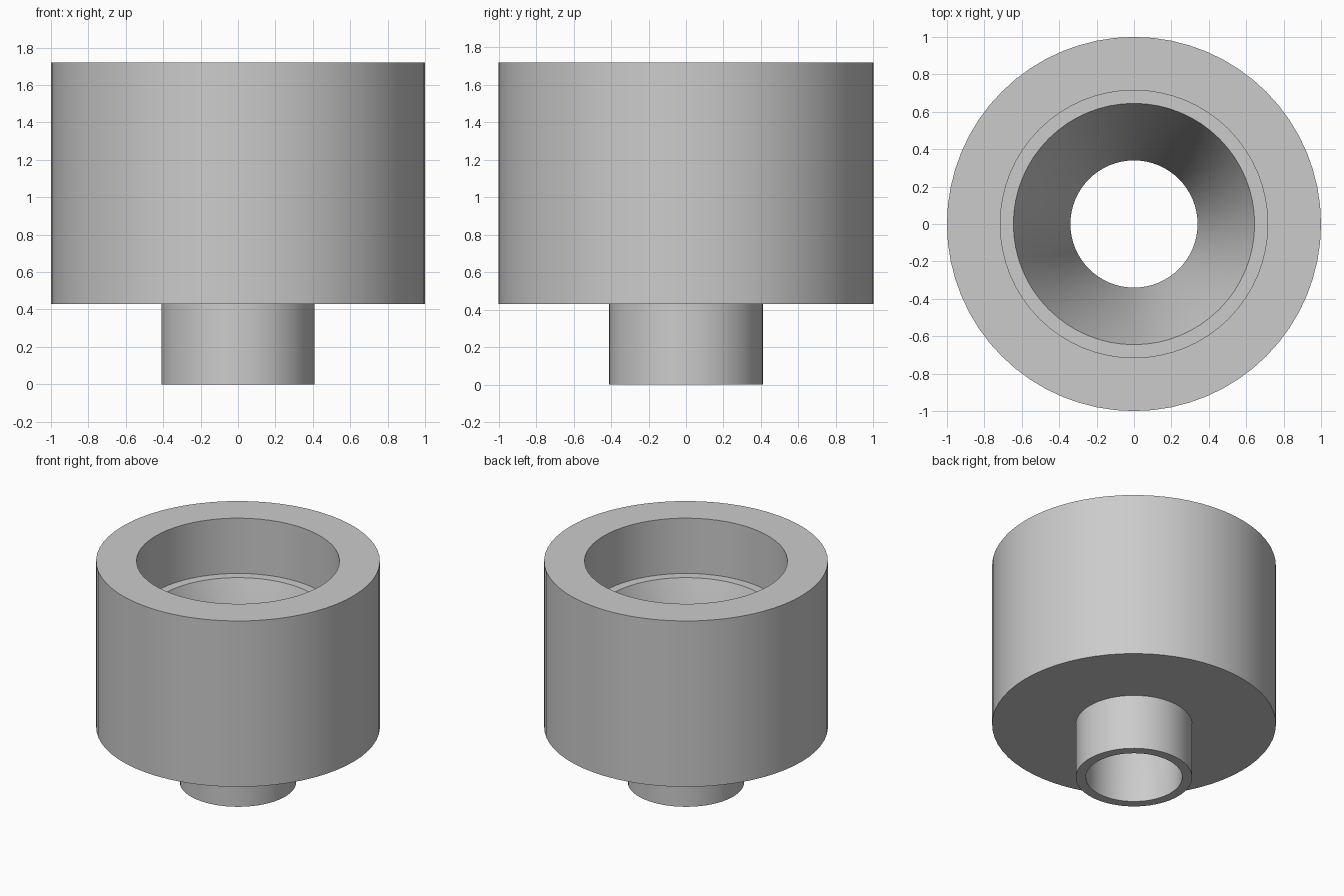
import bpy, bmesh, math

cube = bpy.data.objects.get("Cube")
if cube:
    bpy.data.objects.remove(cube, do_unlink=True)

SEGMENTS = 64

# Single plain grey
grey = bpy.data.materials.new("light_grey")
grey.use_nodes = True
colour = (0.6, 0.6, 0.6, 1)
grey.diffuse_color = colour
grey.node_tree.nodes["Principled BSDF"].inputs["Base Color"].default_value = colour


def lathe(name, profile, material):
    """Turn a closed (radius, height) outline around the z axis."""
    bm = bmesh.new()
    rings = []
    for i in range(SEGMENTS):
        a = 2 * math.pi * i / SEGMENTS
        rings.append([bm.verts.new((r * math.cos(a), r * math.sin(a), z)) for r, z in profile])
    n = len(profile)
    for i, ring in enumerate(rings):
        following = rings[(i + 1) % SEGMENTS]
        for j in range(n):
            k = (j + 1) % n
            bm.faces.new((ring[j], following[j], following[k], ring[k]))
    bmesh.ops.recalc_face_normals(bm, faces=bm.faces)
    mesh = bpy.data.meshes.new(name)
    bm.to_mesh(mesh)
    bm.free()
    mesh.materials.append(material)
    obj = bpy.data.objects.new(name, mesh)
    bpy.context.collection.objects.link(obj)
    bpy.ops.object.select_all(action="DESELECT")
    obj.select_set(True)
    bpy.context.view_layer.objects.active = obj
    bpy.ops.object.shade_smooth_by_angle(angle=math.radians(30))
    return obj


# Wide cup on a narrow spout, bored through with a ledge and a tapered throat
lathe("funnel_body", [
    (0.34, 0.0), (0.41, 0.0),      # spout rim
    (0.41, 0.43), (1.0, 0.43),     # underside of the cup
    (1.0, 1.72), (0.715, 1.72),    # outer wall and top rim
    (0.715, 1.29), (0.645, 1.29),  # bore and ledge
    (0.34, 0.43),                  # tapered throat
], grey)
